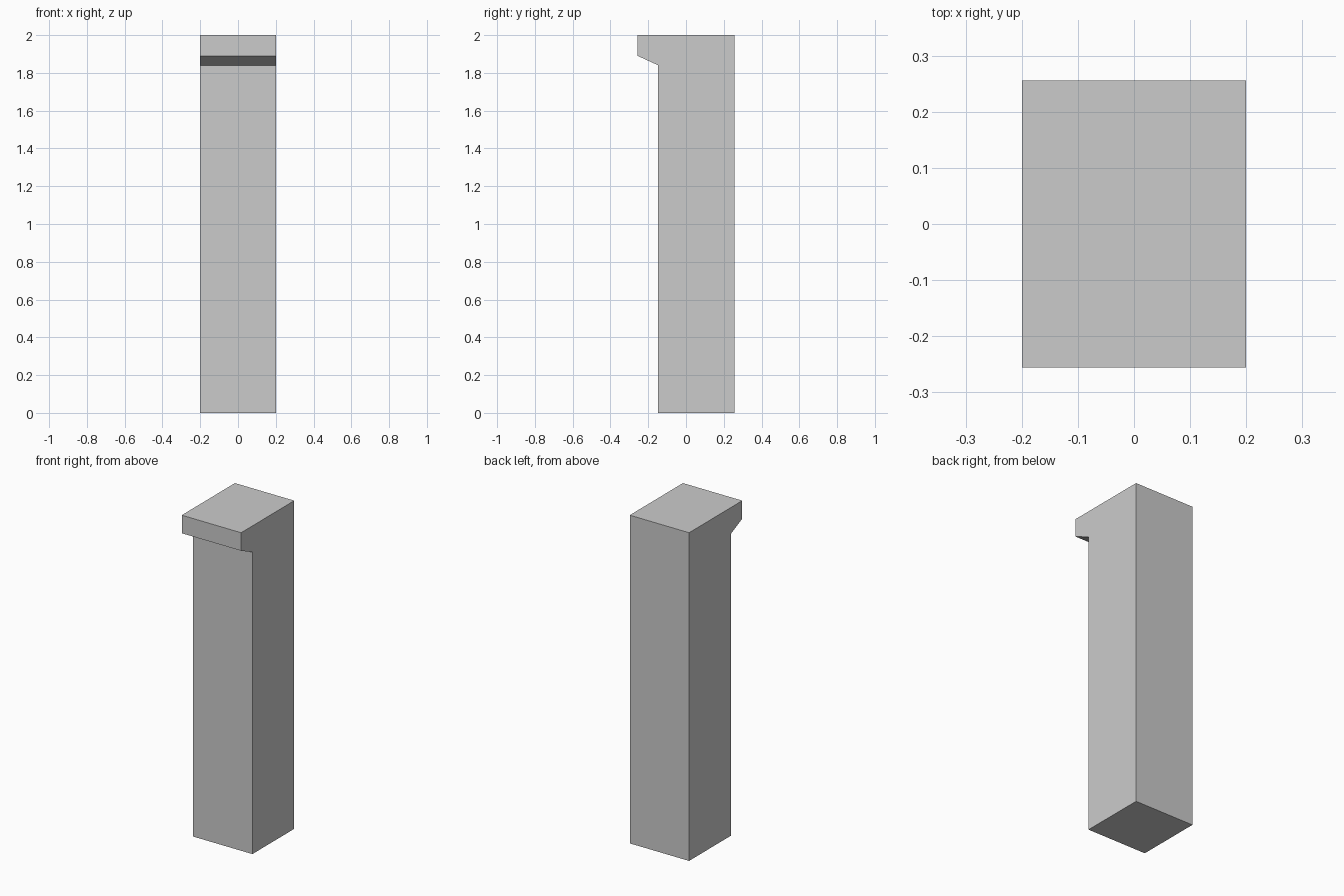
import bpy
import bmesh

if "Cube" in bpy.data.objects:
    bpy.data.objects.remove(bpy.data.objects["Cube"])

# Side profile (y, z): square post with a sloped-underside lip at the front top
HALF_WIDTH = 0.2
PROFILE = [(-0.147, 0), (0.256, 0), (0.256, 2), (-0.256, 2),
           (-0.256, 1.89), (-0.147, 1.84)]

# Extrude the profile across x
bm = bmesh.new()
face = bm.faces.new([bm.verts.new((-HALF_WIDTH, y, z)) for y, z in PROFILE])
result = bmesh.ops.extrude_face_region(bm, geom=[face], use_keep_orig=True)
moved = [v for v in result["geom"] if isinstance(v, bmesh.types.BMVert)]
bmesh.ops.translate(bm, verts=moved, vec=(2 * HALF_WIDTH, 0, 0))
bmesh.ops.recalc_face_normals(bm, faces=bm.faces)

# Post object
mesh = bpy.data.meshes.new("lipped_post")
bm.to_mesh(mesh)
bm.free()
post = bpy.data.objects.new("lipped_post", mesh)
bpy.context.collection.objects.link(post)
